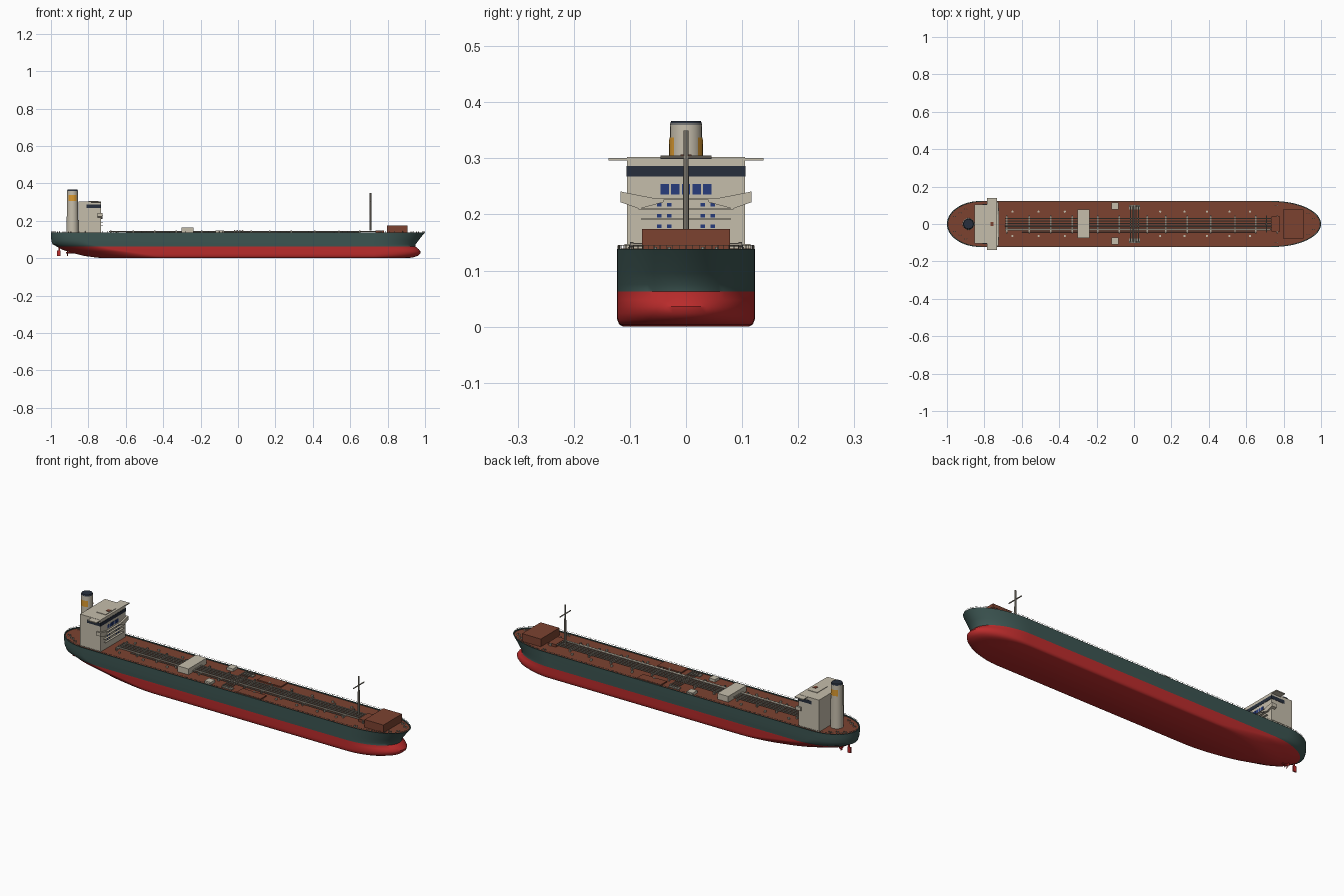
import bpy, bmesh, math
from mathutils import Vector, Matrix

if "Cube" in bpy.data.objects:
    bpy.data.objects.remove(bpy.data.objects["Cube"])


def mat(name, r, g, b):
    m = bpy.data.materials.new(name)
    m.diffuse_color = (r, g, b, 1)
    m.use_nodes = True
    m.node_tree.nodes["Principled BSDF"].inputs["Base Color"].default_value = m.diffuse_color
    return m


GREEN = mat("hull_green", .045, .09, .083)
RED = mat("bottom_red", .5, .025, .025)
BROWN = mat("deck_brown", .2, .055, .03)
CREAM = mat("house_cream", .56, .51, .41)
PIPE = mat("pipe_grey", .3, .27, .22)
DARK = mat("dark_glass", .02, .028, .045)
BLUE = mat("window_blue", .02, .045, .2)
ORANGE = mat("funnel_orange", .7, .32, .03)


def finish(name, bm, mats, smooth=None):
    bmesh.ops.recalc_face_normals(bm, faces=bm.faces)
    me = bpy.data.meshes.new(name)
    bm.to_mesh(me)
    bm.free()
    ob = bpy.data.objects.new(name, me)
    bpy.context.collection.objects.link(ob)
    for m in mats:
        me.materials.append(m)
    if smooth:
        bpy.ops.object.select_all(action='DESELECT')
        ob.select_set(True)
        bpy.context.view_layer.objects.active = ob
        bpy.ops.object.shade_smooth_by_angle(angle=math.radians(smooth))
    return ob


def add_box(bm, x0, x1, y0, y1, z0, z1):
    c = Vector(((x0 + x1) / 2, (y0 + y1) / 2, (z0 + z1) / 2))
    s = Matrix.Diagonal((x1 - x0, y1 - y0, z1 - z0, 1))
    bmesh.ops.create_cube(bm, size=1, matrix=Matrix.Translation(c) @ s)


def boxes(name, m, *dims):
    bm = bmesh.new()
    for d in dims:
        add_box(bm, *d)
    return finish(name, bm, [m])


def add_rod(bm, a, b, r, r2=None, n=8):
    a, b = Vector(a), Vector(b)
    rot = (b - a).to_track_quat('Z', 'Y').to_matrix().to_4x4()
    bmesh.ops.create_cone(bm, cap_ends=True, segments=n, radius1=r, radius2=r if r2 is None else r2,
                          depth=(b - a).length, matrix=Matrix.Translation((a + b) / 2) @ rot)


def rods(name, m, items):
    bm = bmesh.new()
    for it in items:
        add_rod(bm, *it)
    return finish(name, bm, [m], 40)


def waterline(xs, xb, b, ls, lb, n, z, k=16):
    """Closed plan outline: stern arc, parallel sides, bow arc."""
    half = []
    for i in range(k + 1):
        t = math.pi / 2 * i / k
        half.append((xs + ls * (1 - max(math.cos(t), 0) ** (2 / n)), b * math.sin(t) ** (2 / n)))
    for i in range(k, -1, -1):
        t = math.pi / 2 * i / k
        half.append((xb - lb * (1 - math.cos(t)), b * math.sin(t)))
    pts = half + [(x, -y) for x, y in half[-2:0:-1]]
    return [Vector((x, y, z)) for x, y in pts]


# Hull lofted from waterlines: stern x, bow x, half beam, run length, bow length, fullness, z
LEVELS = [
    (-.72, .90, .112, .34, .20, 1.8, 0), (-.76, .935, .119, .36, .22, 1.8, .004),
    (-.82, .960, .1225, .38, .23, 1.8, .012), (-.87, .974, .123, .36, .24, 1.8, .024),
    (-.91, .976, .123, .32, .24, 1.85, .036), (-.945, .967, .123, .27, .24, 1.9, .048),
    (-.97, .948, .123, .24, .23, 2, .063), (-.992, .950, .123, .20, .23, 2, .075),
    (-.998, .965, .123, .18, .24, 2, .095), (-1, .982, .123, .18, .25, 2, .117),
    (-1, 1, .123, .18, .26, 2, .138), (-.994, .994, .119, .18, .26, 2, .138),
    (-.994, .994, .119, .18, .26, 2, .133)]
bm = bmesh.new()
rings = [[bm.verts.new(p) for p in waterline(*lv)] for lv in LEVELS]
for j in range(len(rings) - 1):
    a, b = rings[j], rings[j + 1]
    for i in range(len(a)):
        k = (i + 1) % len(a)
        f = bm.faces.new((a[i], a[k], b[k], b[i]))
        f.material_index = 0 if LEVELS[j][6] < .06 else 1
bm.faces.new(rings[0][::-1]).material_index = 0
bm.faces.new(rings[-1]).material_index = 2
finish("hull", bm, [RED, GREEN, BROWN], 40)

# Deck edge railing
edge = waterline(-.996, .996, .121, .18, .26, 2, .145)
items = []
for i, p in enumerate(edge):
    q = edge[(i + 1) % len(edge)]
    items.append((p, q, .0006, None, 4))
    steps = max(1, round((q - p).length / .03))
    for s in range(steps):
        c = p.lerp(q, s / steps)
        items.append((c - Vector((0, 0, .008)), c, .0007, None, 4))
rods("deck_railing", PIPE, items)

# Rudder and propeller
boxes("rudder", RED, (-.967, -.948, -.003, .003, .012, .042))
boxes("rudder_stock", RED, (-.96, -.952, -.002, .002, .04, .07))
bm = bmesh.new()
add_rod(bm, (-.92, 0, .03), (-.86, 0, .03), .004)
for i in range(4):
    R = Matrix.Translation((-.912, 0, .03)) @ Matrix.Rotation(i * math.pi / 2, 4, 'X') @ Matrix.Rotation(.5, 4, 'Z')
    bmesh.ops.create_cube(bm, size=1, matrix=R @ Matrix.Translation((0, 0, .009)) @ Matrix.Diagonal((.002, .009, .016, 1)))
finish("propeller", bm, [RED])

# Accommodation block with bridge
boxes("accommodation_block", CREAM, (-.853, -.733, -.105, .105, .132, .298))
boxes("bridge_wings", CREAM, (-.785, -.733, -.138, .138, .296, .301))
boxes("bridge_roof", CREAM, (-.853, -.733, -.105, .105, .298, .302),
      (-.80, -.745, -.044, .044, .302, .305))
boxes("roof_hatch", BROWN, (-.768, -.75, -.01, .01, .304, .307))
boxes("bridge_windows", DARK, (-.81, -.7315, -.1062, .1062, .268, .286))

# Stepped balconies, wider and sloping at the ends
bm = bmesh.new()
for s in (1, -1):
    prof = [(.04, .222), (.083, .210), (.117, .222), (.117, .241), (.083, .234), (.04, .226)]
    lo = [bm.verts.new((-.752, s * y, z)) for y, z in prof]
    hi = [bm.verts.new((-.724, s * y, z)) for y, z in prof]
    bm.faces.new(lo)
    bm.faces.new(hi)
    for i in range(6):
        k = (i + 1) % 6
        bm.faces.new((lo[i], lo[k], hi[k], hi[i]))
for z, w in ((.172, .075), (.191, .08), (.209, .085), (.226, .07)):
    add_box(bm, -.735, -.722, -w, w, z, z + .002)
finish("front_balconies", bm, [CREAM])

# Front windows
dims = []
for i in range(5):
    y = -.038 + i * .019
    dims.append((-.735, -.732, y - .0075, y + .0075, .236, .254))
for z in (.179, .198, .217):
    for y in (-.048, -.03, .03, .048):
        dims.append((-.735, -.732, y - .004, y + .004, z - .003, z + .003))
boxes("front_windows", BLUE, *dims)

# Funnel with plain orange side panels and dark cap
rods("funnel", CREAM, [((-.885, 0, .132), (-.885, 0, .362), .032, .0285, 20)])
rods("funnel_cap", DARK, [((-.885, 0, .360), (-.885, 0, .367), .0292, .026, 20)])
bm = bmesh.new()
for s in (1, -1):
    cols = []
    for i in range(7):
        a = math.radians(45 + 15 * i)
        cols.append([bm.verts.new((-.885 + r * math.cos(a), s * r * math.sin(a), z))
                     for r, z in ((.0303, .305), (.0298, .337))])
    for p, q in zip(cols, cols[1:]):
        bm.faces.new((p[0], q[0], q[1], p[1]))
finish("funnel_side_panels", bm, [ORANGE])

# Midship house, small deck lockers, forecastle house
boxes("midship_house", CREAM, (-.302, -.238, -.075, .078, .132, .164))
boxes("deck_lockers", CREAM, (-.12, -.084, .077, .115, .132, .147), (-.12, -.084, -.11, -.072, .132, .147))
boxes("forecastle_house", BROWN, (.797, .907, -.078, .078, .132, .174))
boxes("pipe_end_platform", BROWN, (.735, .78, -.04, .04, .132, .147))
boxes("deck_plates", BROWN, (.07, .21, .06, .117, .132, .139), (.07, .21, -.117, -.06, .132, .139))

# Lengthwise cargo pipes, walkway and cross supports
rods("cargo_pipes", PIPE, [((-.69, y, .1425), (.74, y, .1425), .0032) for y in (-.026, -.012, .002, .016, .03)]
     + [((-.6, -.042, .14), (.65, -.042, .14), .0028)])
boxes("pipe_walkway", CREAM, (-.69, .73, -.036, -.03, .142, .144))
sup = []
for x in (-.68, -.56, -.445, -.33, -.195, -.08, .07, .17, .286, .41, .54, .65, .765):
    sup.append((x - .004, x + .004, -.05, .045, .136, .139))
    for y in (-.047, .042):
        sup.append((x - .004, x + .004, y - .003, y + .003, .132, .147))
boxes("pipe_supports", PIPE, *sup)

# Manifold: cross pipes with flanges
items = []
for x in (-.018, -.004, .01, .024):
    items.append(((x, -.098, .146), (x, .098, .146), .003))
    for s in (1, -1):
        items.append(((x, s * .094, .146), (x, s * .1, .146), .0048))
rods("manifold_pipes", PIPE, items)
boxes("manifold_trays", PIPE, *[(-.026, .032, s * .09 - .012, s * .09 + .012, .132, .138) for s in (1, -1)])

# Tank hatches, bollards on bow and stern
items = []
for x in (-.65, -.51, -.37, .14, .27, .39, .51, .62):
    for y in (-.064, .066):
        items.append(((x, y, .132), (x, y, .141), .006))
for s in (1, -1):
    for x, y in ((.93, .055), (.96, .03), (.76, .1), (-.93, .06), (-.96, .04), (-.9, .08)):
        for d in (-.006, .006):
            items.append(((x + d, s * y, .132), (x + d, s * y, .142), .003))
rods("hatches_and_bollards", CREAM, items)

# Foremast with cross arm
rods("foremast", PIPE, [((.708, 0, .147), (.708, 0, .35), .0055, .0045),
                        ((.708, -.045, .302), (.708, .045, .302), .003)])
